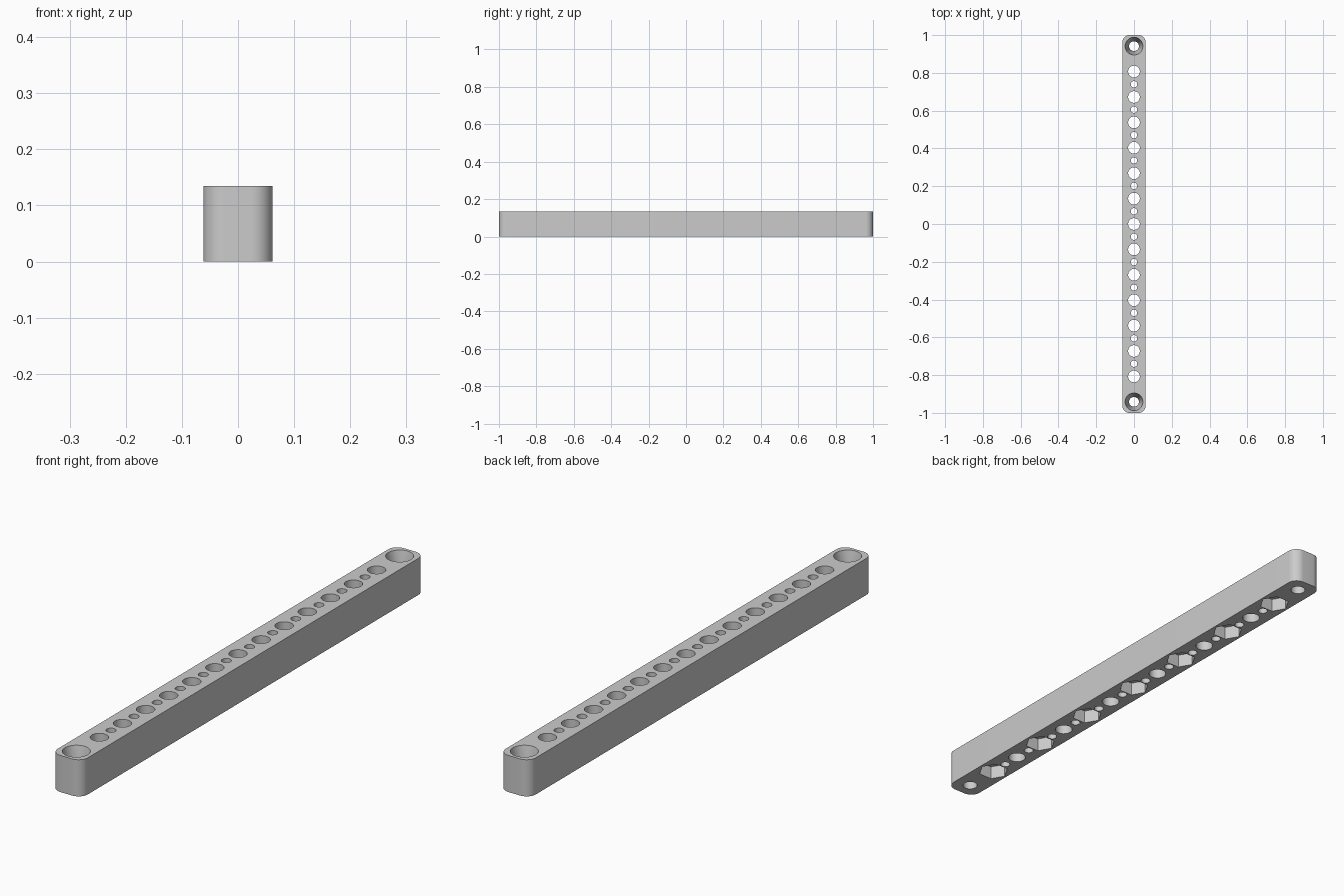
import bpy, bmesh, math
from mathutils import Matrix

if "Cube" in bpy.data.objects:
    bpy.data.objects.remove(bpy.data.objects["Cube"], do_unlink=True)

HALF_W, HALF_L, HEIGHT = 0.0617, 1.0, 0.135
CORNER = 0.038
PITCH = 0.1345

grey = bpy.data.materials.new("mid grey")
grey.use_nodes = True
grey.diffuse_color = (0.6, 0.6, 0.6, 1)
grey.node_tree.nodes["Principled BSDF"].inputs["Base Color"].default_value = (0.6, 0.6, 0.6, 1)


def finish(name, bm):
    bmesh.ops.recalc_face_normals(bm, faces=bm.faces)
    mesh = bpy.data.meshes.new(name)
    bm.to_mesh(mesh)
    bm.free()
    mesh.materials.append(grey)
    obj = bpy.data.objects.new(name, mesh)
    bpy.context.collection.objects.link(obj)
    return obj


def add_prism(bm, y, r_low, r_high, z_low, z_high, sides, turn=0):
    """Closed cylinder, cone or prism standing on the beam's centre line."""
    place = Matrix.Translation((0, y, (z_low + z_high) / 2)) @ Matrix.Rotation(turn, 4, "Z")
    bmesh.ops.create_cone(bm, cap_ends=True, segments=sides, radius1=r_low,
                          radius2=r_high, depth=z_high - z_low, matrix=place)


# Beam body: rounded rectangle, extruded upward
bm = bmesh.new()
outline = []
for sx, sy, start in ((1, 1, 0), (-1, 1, 90), (-1, -1, 180), (1, -1, 270)):
    for i in range(13):
        a = math.radians(start + i * 7.5)
        outline.append(bm.verts.new((sx * (HALF_W - CORNER) + CORNER * math.cos(a),
                                     sy * (HALF_L - CORNER) + CORNER * math.sin(a), 0)))
base = bm.faces.new(outline)
top = bmesh.ops.extrude_face_region(bm, geom=[base])["geom"]
bmesh.ops.translate(bm, vec=(0, 0, HEIGHT),
                    verts=[v for v in top if isinstance(v, bmesh.types.BMVert)])
beam = finish("beam", bm)

# Through holes: large ones on the pitch, small ones between, narrow ones at the ends
bm = bmesh.new()
for k in range(-6, 7):
    add_prism(bm, k * PITCH, 0.031, 0.031, -0.1, 0.3, 40)
for k in range(-6, 6):
    add_prism(bm, (k + 0.5) * PITCH, 0.017, 0.017, -0.1, 0.3, 32)
for k in (-7, 7):
    add_prism(bm, k * PITCH, 0.026, 0.026, -0.1, 0.3, 40)
holes = finish("hole_cutter", bm)

# Hexagonal nut pockets below, tapered screw seats above
bm = bmesh.new()
for k in range(-6, 7, 2):
    add_prism(bm, k * PITCH, 0.054, 0.054, -0.05, 0.05, 6, math.pi / 2)
pockets = finish("nut_pocket_cutter", bm)
# Put a pocket corner on the x axis whatever the primitive's start angle
if max(v.co.x for v in pockets.data.vertices) < 0.05:
    for v in pockets.data.vertices:
        k = round(v.co.y / PITCH)
        x, y = v.co.x, v.co.y - k * PITCH
        v.co.x, v.co.y = y, k * PITCH - x

bm = bmesh.new()
for k in (-7, 7):
    add_prism(bm, k * PITCH, 0.026, 0.048, 0.035, HEIGHT + 0.005, 40)
seats = finish("screw_seat_cutter", bm)

bpy.context.view_layer.objects.active = beam
for cutter in (holes, pockets, seats):
    cutter.hide_render = True
    mod = beam.modifiers.new(cutter.name, "BOOLEAN")
    mod.operation = "DIFFERENCE"
    mod.solver = "EXACT"
    mod.object = cutter
    bpy.ops.object.modifier_apply(modifier=mod.name)
    bpy.data.objects.remove(cutter, do_unlink=True)

bpy.ops.object.select_all(action="DESELECT")
beam.select_set(True)
bpy.ops.object.shade_smooth_by_angle(angle=math.radians(25))
